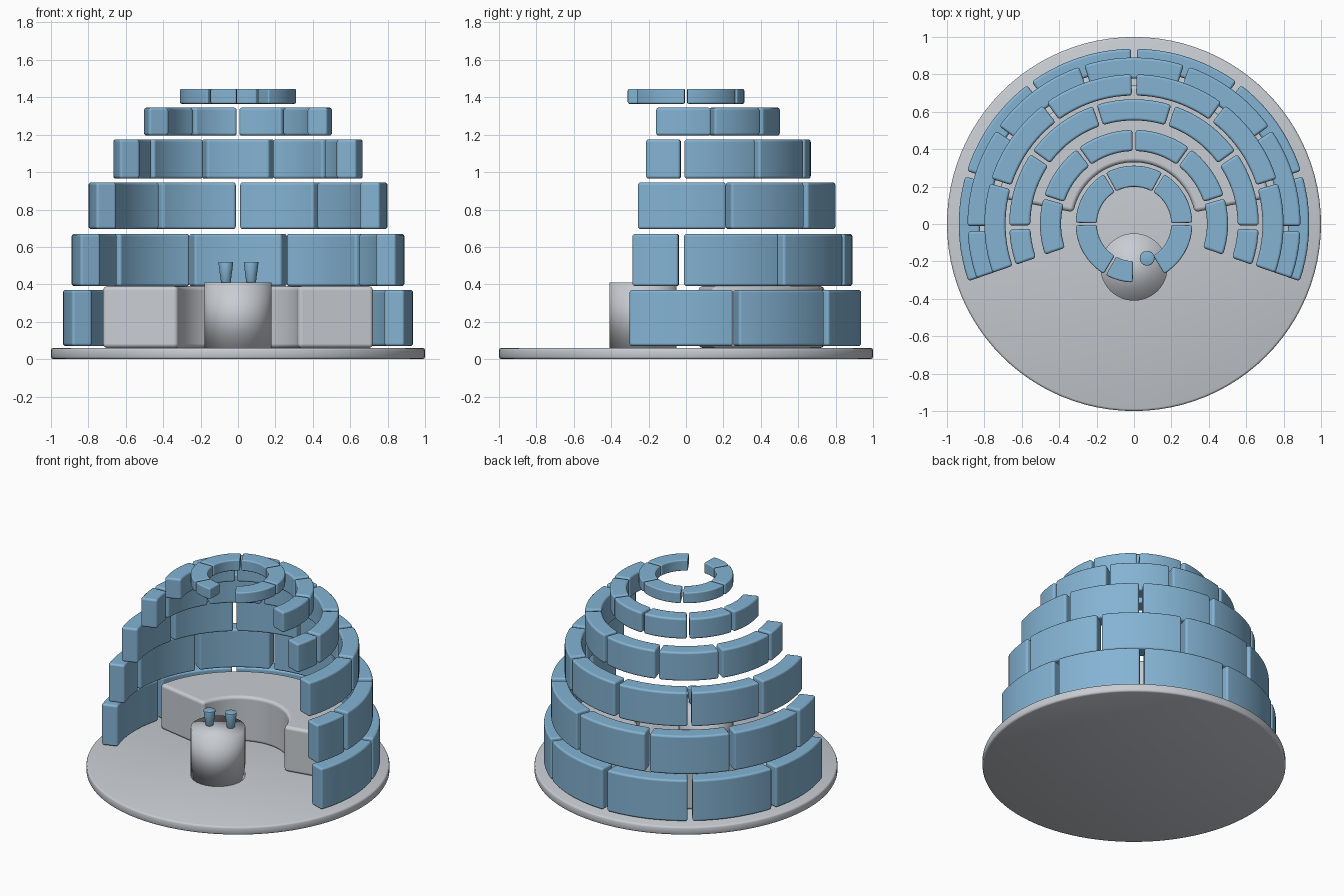
import bpy, bmesh, math

if "Cube" in bpy.data.objects:
    bpy.data.objects.remove(bpy.data.objects["Cube"])


def material(name, color):
    m = bpy.data.materials.new(name)
    m.diffuse_color = (*color, 1)
    m.use_nodes = True
    m.node_tree.nodes["Principled BSDF"].inputs["Base Color"].default_value = m.diffuse_color
    return m


BLUE = material("soft blue", (0.23, 0.45, 0.65))
GREY = material("pale grey", (0.58, 0.61, 0.65))


def finish(name, bm, mat, bevel=0, segments=3, harden=True):
    bmesh.ops.recalc_face_normals(bm, faces=bm.faces)
    mesh = bpy.data.meshes.new(name)
    bm.to_mesh(mesh)
    bm.free()
    mesh.materials.append(mat)
    mesh.shade_smooth()
    ob = bpy.data.objects.new(name, mesh)
    bpy.context.collection.objects.link(ob)
    if bevel:
        mod = ob.modifiers.new("rounded edges", 'BEVEL')
        mod.width, mod.segments = bevel, segments
        mod.limit_method, mod.angle_limit = 'ANGLE', math.radians(40)
        mod.harden_normals = harden
    return ob


def add_arc_block(bm, r0, r1, z0, z1, a0, a1, steps):
    """Closed curved block swept between two angles in degrees."""
    rows = []
    for i in range(steps + 1):
        a = math.radians(a0 + (a1 - a0) * i / steps)
        c, s = math.cos(a), math.sin(a)
        rows.append([bm.verts.new((r * c, r * s, z))
                     for r, z in ((r0, z0), (r1, z0), (r1, z1), (r0, z1))])
    for p, q in zip(rows, rows[1:]):
        for k in range(4):
            n = (k + 1) % 4
            bm.faces.new((p[k], p[n], q[n], q[k]))
    bm.faces.new(rows[0])
    bm.faces.new(rows[-1])


def wall_ring(name, outer, z0, z1, bounds, gap=0.95):
    bm = bmesh.new()
    for a, b in zip(bounds, bounds[1:]):
        add_arc_block(bm, outer - 0.113, outer, z0, z1, a + gap, b - gap, 10)
    finish(name, bm, BLUE, 0.015)


def cylinder(name, x, y, z0, z1, r0, r1, sides, mat, bevel=0):
    bm = bmesh.new()
    bmesh.ops.create_cone(bm, cap_ends=True, segments=sides,
                          radius1=r0, radius2=r1, depth=z1 - z0)
    bmesh.ops.translate(bm, verts=bm.verts, vec=(x, y, (z0 + z1) / 2))
    return finish(name, bm, mat, bevel, 2, False)


# Round floor
cylinder("floor", 0, 0, 0, 0.06, 1, 1, 96, GREY, 0.012)

# Staggered wall courses, open at the front
PITCH = 220 / 6
whole = [-20 + PITCH * i for i in range(7)]
half = [-20] + [-20 + PITCH * (i + 0.5) for i in range(6)] + [200]
courses = [(0.937, 0.07, 0.37), (0.89, 0.39, 0.67), (0.80, 0.695, 0.945),
           (0.667, 0.965, 1.175), (0.503, 1.195, 1.345)]
for i, (radius, z0, z1) in enumerate(courses):
    wall_ring(f"wall_course_{i + 1}", radius, z0, z1, half if i % 2 else whole)

# Crown course, nearly a full ring
wall_ring("crown_course", 0.312, 1.365, 1.445,
          [-60, 0, 60, 120, 180, 240, 270], 1.3)

# Curved bench
bm = bmesh.new()
add_arc_block(bm, 0.33, 0.74, 0.06, 0.39, 11, 169, 40)
finish("bench", bm, GREY, 0.035, 4)

# Round table with two cups
cylinder("table", 0, -0.23, 0.06, 0.41, 0.18, 0.18, 48, GREY)
for side, x, y in (("left", -0.065, -0.235), ("right", 0.07, -0.183)):
    cylinder("cup_" + side, x, y, 0.41, 0.52, 0.026, 0.04, 24, BLUE, 0.004)
